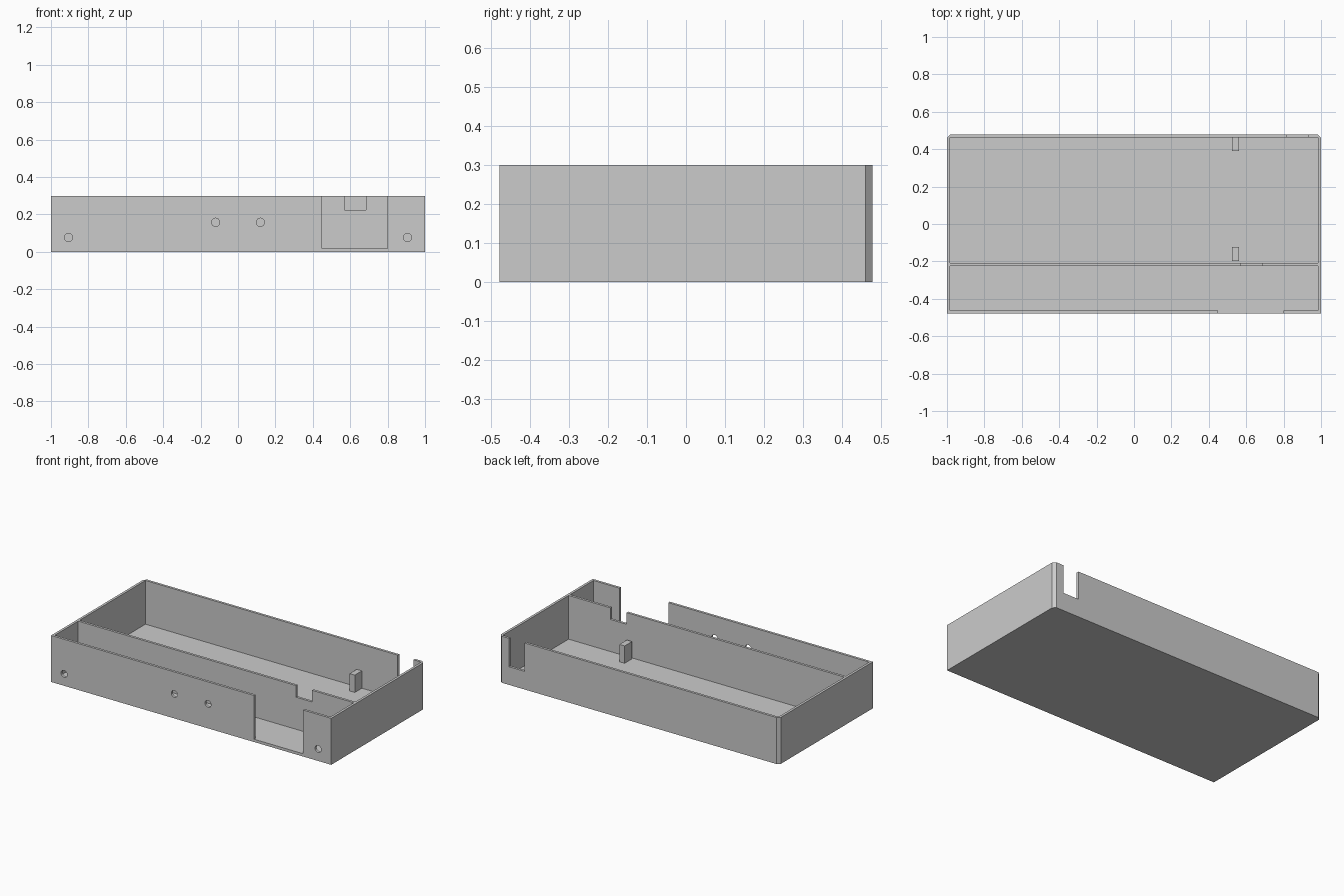
import bpy, bmesh, math
from mathutils import Matrix, Vector

if "Cube" in bpy.data.objects:
    bpy.data.objects.remove(bpy.data.objects["Cube"])

W, D, H = 1.0, 0.478, 0.30      # half width, half depth, height
T, FLOOR = 0.016, 0.018         # wall and floor thickness
CH = 0.018                      # chamfer on the rear corners
DIV_FRONT, DIV_BACK = -0.2245, -0.2085

grey = bpy.data.materials.new("light grey")
grey.diffuse_color = (0.6, 0.6, 0.6, 1)
grey.use_nodes = True
grey.node_tree.nodes["Principled BSDF"].inputs["Base Color"].default_value = grey.diffuse_color


def finish(name, bm):
    bmesh.ops.recalc_face_normals(bm, faces=bm.faces)
    me = bpy.data.meshes.new(name)
    bm.to_mesh(me)
    bm.free()
    me.materials.append(grey)
    ob = bpy.data.objects.new(name, me)
    bpy.context.collection.objects.link(ob)
    return ob


def box(name, x, y, z):
    bm = bmesh.new()
    size = Vector((x[1] - x[0], y[1] - y[0], z[1] - z[0]))
    mid = Vector((sum(x) / 2, sum(y) / 2, sum(z) / 2))
    bmesh.ops.create_cube(bm, size=1, matrix=Matrix.Translation(mid) @ Matrix.Diagonal(size).to_4x4())
    return finish(name, bm)


def rod(name, x, y, z, radius, length):
    bm = bmesh.new()
    bmesh.ops.create_cone(bm, cap_ends=True, segments=32, radius1=radius, radius2=radius, depth=length,
                          matrix=Matrix.Translation((x, y, z)) @ Matrix.Rotation(math.pi / 2, 4, 'X'))
    return finish(name, bm)


def cut(target, cutter):
    cutter.hide_render = True
    mod = target.modifiers.new(cutter.name, 'BOOLEAN')
    mod.operation, mod.solver, mod.object = 'DIFFERENCE', 'EXACT', cutter
    bpy.context.view_layer.objects.active = target
    bpy.ops.object.modifier_apply(modifier=mod.name)
    bpy.data.objects.remove(cutter)


# Solid tray block with chamfered rear corners
bm = bmesh.new()
outline = [(-W, -D), (W, -D), (W, D - CH), (W - CH, D), (-W + CH, D), (-W, D - CH)]
base = bm.faces.new([bm.verts.new((x, y, 0)) for x, y in outline])
top = bmesh.ops.extrude_face_region(bm, geom=[base])
bmesh.ops.translate(bm, vec=(0, 0, H),
                    verts=[v for v in top["geom"] if isinstance(v, bmesh.types.BMVert)])
tray = finish("tray", bm)

# Two compartments either side of the divider
inner = (-W + T, W - T)
cut(tray, box("rear_compartment", inner, (DIV_BACK, D - T), (FLOOR, 0.5)))
cut(tray, box("front_compartment", inner, (-D + T, DIV_FRONT), (FLOOR, 0.5)))

# Openings in the front wall, divider and back wall
cut(tray, box("front_opening", (0.45, 0.80), (-0.6, -0.40), (FLOOR, 0.5)))
cut(tray, box("divider_notch", (0.57, 0.685), (-0.25, -0.18), (0.225, 0.5)))
cut(tray, box("back_notch", (0.817, 0.93), (0.42, 0.6), (0.117, 0.5)))

# Round holes through the front wall
for hx, hz in ((-0.907, 0.077), (0.907, 0.077), (-0.12, 0.158), (0.12, 0.158)):
    cut(tray, rod("hole", hx, -D, hz, 0.022, 0.1))

# Support posts on the floor of the rear compartment
for name, y0, y1 in (("front_post", -0.198, -0.123), ("rear_post", 0.39, D - T + 0.002)):
    box(name, (0.524, 0.561), (y0, y1), (FLOOR - 0.004, 0.13))
